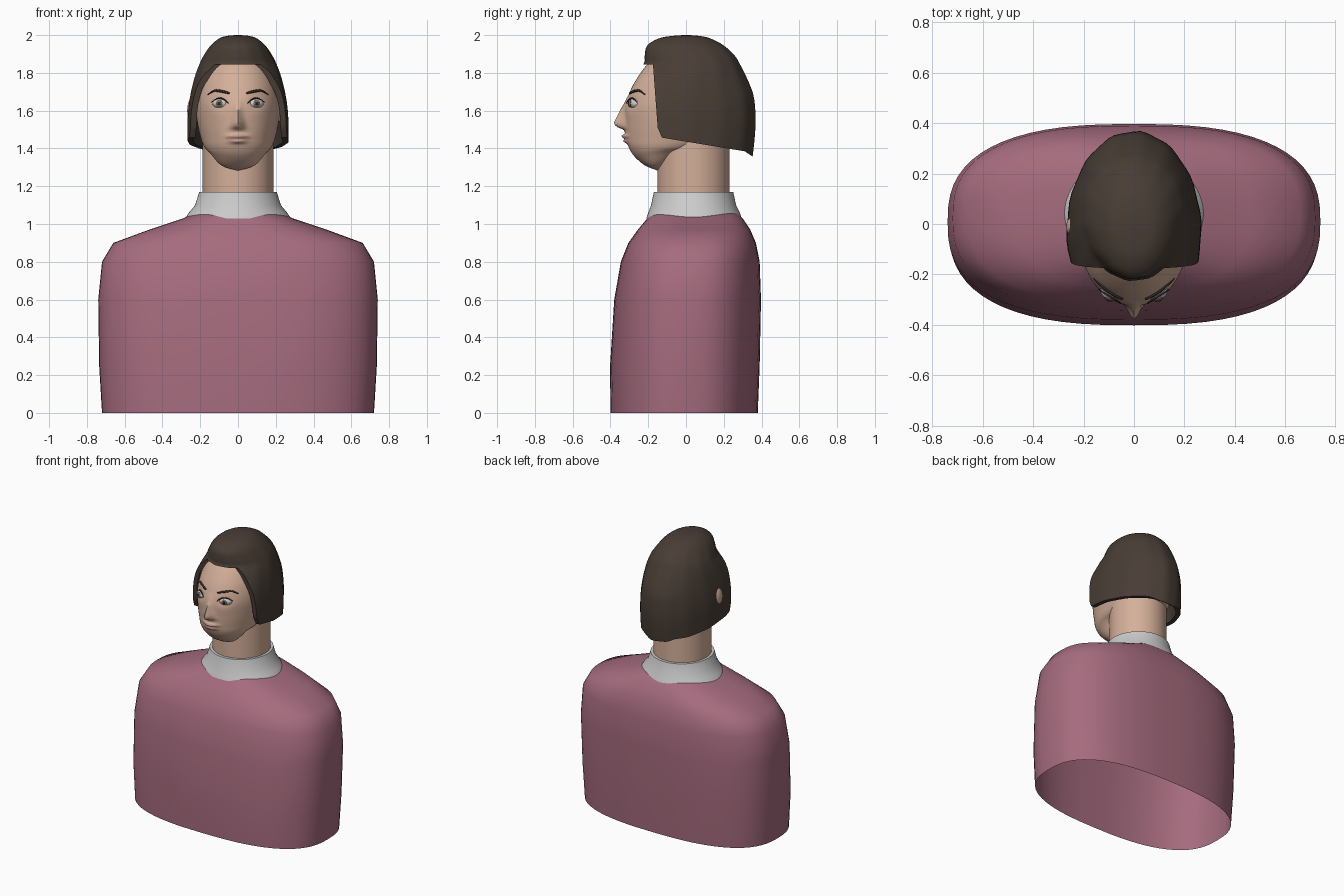
import bpy, bmesh, math
from mathutils import Vector
from mathutils.bvhtree import BVHTree

if "Cube" in bpy.data.objects:
    bpy.data.objects.remove(bpy.data.objects["Cube"])


def material(name, rgb):
    m = bpy.data.materials.new(name)
    m.diffuse_color = (*rgb, 1)
    m.use_nodes = True
    m.node_tree.nodes["Principled BSDF"].inputs["Base Color"].default_value = m.diffuse_color
    return m


SKIN = material("skin", (0.66, 0.43, 0.32))
LIP = material("lip", (0.58, 0.33, 0.27))
HAIR = material("hair", (0.065, 0.047, 0.036))
SWEATER = material("sweater", (0.38, 0.15, 0.21))
WHITE = material("eye_white", (0.8, 0.8, 0.78))
IRIS = material("iris", (0.2, 0.15, 0.12))
DARK = material("dark", (0.03, 0.02, 0.018))


def finish(ob, mat, angle=40):
    if mat:
        ob.data.materials.append(mat)
    bpy.ops.object.select_all(action='DESELECT')
    bpy.context.view_layer.objects.active = ob
    ob.select_set(True)
    bpy.ops.object.shade_smooth_by_angle(angle=math.radians(angle))
    return ob


def spline(rows, steps):
    """Catmull-Rom interpolation of the section rows."""
    out = []
    for i in range(len(rows) - 1):
        p = [rows[max(0, min(len(rows) - 1, i + k))] for k in (-1, 0, 1, 2)]
        for s in range(steps):
            t = s / steps
            out.append([0.5 * (2 * b + (c - a) * t + (2 * a - 5 * b + 4 * c - d) * t * t
                               + (3 * b - a - 3 * c + d) * t ** 3) for a, b, c, d in zip(*p)])
    return out + [list(rows[-1])]


def loft(name, rows, n=2.0, seg=64, cap_bottom=True, cap_top=True, shape=None):
    """Rows: front y, front z, back y, back z, half width."""
    bm = bmesh.new()
    rings = []
    for yf, zf, yb, zb, hw in rows:
        ring = []
        for k in range(seg):
            t = 2 * math.pi * k / seg - math.pi / 2
            c, s = math.cos(t), math.sin(t)
            x = hw * math.copysign(abs(c) ** (2 / n), c)
            u = math.copysign(abs(s) ** (2 / n), s)
            co = Vector((x, (yf + yb) / 2 + (yb - yf) / 2 * u, (zf + zb) / 2 + (zb - zf) / 2 * u))
            ring.append(bm.verts.new(shape(co, t) if shape else co))
        rings.append(ring)
    for a, b in zip(rings, rings[1:]):
        for k in range(seg):
            j = (k + 1) % seg
            bm.faces.new((a[k], a[j], b[j], b[k]))
    if cap_bottom:
        bm.faces.new(rings[0][::-1])
    if cap_top:
        bm.faces.new(rings[-1])
    bmesh.ops.recalc_face_normals(bm, faces=bm.faces)
    me = bpy.data.meshes.new(name)
    bm.to_mesh(me)
    bm.free()
    ob = bpy.data.objects.new(name, me)
    bpy.context.collection.objects.link(ob)
    return ob


def level(rows):
    return [(f, z, b, z, w) for z, f, b, w in rows]


# Torso, open underneath
torso = loft("torso", level([
    (0, -.40, .38, .72), (.25, -.402, .39, .735), (.6, -.38, .397, .74), (.8, -.345, .39, .72),
    (.9, -.305, .37, .66), (.97, -.255, .34, .47), (1.03, -.205, .30, .29), (1.07, -.17, .26, .2)]),
    n=2.6, cap_bottom=False)
finish(torso, SWEATER, 60)

# Collar with a folded-in upper rim
collar = loft("collar", level([
    (1.03, -.21, .295, .28), (1.06, -.2, .285, .26), (1.10, -.185, .265, .227),
    (1.17, -.17, .25, .205), (1.17, -.15, .23, .188), (1.1, -.15, .23, .188)]),
    cap_bottom=False, cap_top=False)
finish(collar, None)

# Neck
finish(loft("neck", level([(1.05, -.15, .23, .187), (1.46, -.15, .23, .187)])), SKIN)


# Head with sculpted nose, lips and eye sockets
def g(v, w):
    return math.exp(-(v / w) ** 2)


NOSE = [(1.475, 0, .03), (1.5, .012, .034), (1.515, .05, .03), (1.535, .063, .026),
        (1.58, .036, .018), (1.63, .012, .015), (1.68, 0, .015)]


def face(co, t):
    x, y, z = co
    if y < -.12:
        for (z0, p0, w0), (z1, p1, w1) in zip(NOSE, NOSE[1:]):
            if z0 <= z < z1:
                f = (z - z0) / (z1 - z0)
                y -= (p0 + (p1 - p0) * f) * g(x, w0 + (w1 - w0) * f)
        y -= .027 * g(x, .045) * g(z - 1.464, .012) + .02 * g(x, .04) * g(z - 1.438, .011)
        y += .01 * g(abs(x) - .095, .035) * g(z - 1.638, .03)
    return Vector((x, y, z))


head = loft("head", spline([
    (-.151, 1.283, -.149, 1.283, .001), (-.217, 1.31, -.106, 1.31, .088),
    (-.275, 1.36, .03, 1.39, .147), (-.305, 1.41, .15, 1.405, .178),
    (-.315, 1.46, .24, 1.45, .197), (-.32, 1.53, .29, 1.53, .214),
    (-.322, 1.62, .32, 1.62, .224), (-.297, 1.70, .32, 1.70, .22),
    (-.26, 1.77, .30, 1.77, .205), (-.205, 1.845, .25, 1.85, .172),
    (-.12, 1.92, .17, 1.92, .11), (.029, 1.95, .031, 1.95, .001)], 9),
    n=2.1, seg=96, shape=face)
finish(head, SKIN, 80)
head.data.materials.append(LIP)
for p in head.data.polygons:
    c = p.center
    if c.y < -.2 and (c.x / .065) ** 2 + ((c.z - 1.45) / .022) ** 2 < 1:
        p.material_index = 1
tree = BVHTree.FromPolygons([v.co for v in head.data.vertices],
                            [p.vertices for p in head.data.polygons])


# Hair: bob shell, trimmed to fringe and hem by one side-profile cutter
def strands(co, t):
    k = 1 + .008 * math.sin(14 * t) * min(1, (2.0 - co.z) / .1)
    return Vector((co.x * k, co.y * k, co.z))


hair = loft("hair", spline(level([
    (1.28, -.40, .335, .262), (1.36, -.41, .352, .266), (1.5, -.42, .366, .267),
    (1.6, -.42, .366, .263), (1.69, -.39, .354, .25), (1.78, -.30, .318, .228),
    (1.845, -.225, .285, .204), (1.89, -.218, .258, .182), (1.945, -.205, .2, .145),
    (1.984, -.14, .125, .097), (1.997, -.06, .06, .05), (2.0, -.002, .002, .002)]), 4),
    cap_bottom=False, shape=strands)
shell = hair.modifiers.new("shell", 'SOLIDIFY')
shell.thickness, shell.offset = .03, -1

outline = [(-.7, 1.845), (-.175, 1.845), (-.15, 1.51), (-.127, 1.457), (.31, 1.385),
           (.355, 1.355), (.7, 1.35), (.7, 1.0), (-.7, 1.0)]
bm = bmesh.new()
f = bm.faces.new([bm.verts.new((-.6, y, z)) for y, z in outline])
ext = bmesh.ops.extrude_face_region(bm, geom=[f])["geom"]
bmesh.ops.translate(bm, vec=(1.2, 0, 0), verts=[v for v in ext if isinstance(v, bmesh.types.BMVert)])
bmesh.ops.recalc_face_normals(bm, faces=bm.faces)
me = bpy.data.meshes.new("hair_cutter")
bm.to_mesh(me)
bm.free()
cutter = bpy.data.objects.new("hair_cutter", me)
bpy.context.collection.objects.link(cutter)
cutter.hide_render = True
trim = hair.modifiers.new("trim", 'BOOLEAN')
trim.object, trim.operation, trim.solver = cutter, 'DIFFERENCE', 'EXACT'
bpy.context.view_layer.objects.active = hair
for name in ("shell", "trim"):
    bpy.ops.object.modifier_apply(modifier=name)
bpy.data.objects.remove(cutter)
finish(hair, HAIR, 45)


# Small face parts
def ball(name, loc, scale, mat, turn=0):
    bpy.ops.mesh.primitive_uv_sphere_add(segments=24, ring_count=14, radius=1, location=loc,
                                         rotation=(0, 0, turn))
    ob = bpy.context.object
    ob.name, ob.scale = name, scale
    finish(ob, mat, 80)


def strip(name, pts, radius, lift, mat):
    cu = bpy.data.curves.new(name, 'CURVE')
    cu.dimensions, cu.bevel_depth, cu.bevel_resolution = '3D', radius, 2
    cu.use_fill_caps = True
    sp = cu.splines.new('POLY')
    path = spline(pts, 4)
    sp.points.add(len(path) - 1)
    for q, (x, z, r) in zip(sp.points, path):
        hit = tree.ray_cast(Vector((x, -1, z)), Vector((0, 1, 0)))[0]
        q.co = (x, hit.y - lift, z, 1)
        q.radius = r
    cu.materials.append(mat)
    bpy.context.collection.objects.link(bpy.data.objects.new(name, cu))


for side, s in (("left", -1), ("right", 1)):
    turn = s * math.radians(28)
    ball(side + "_eye", (s * .094, -.272, 1.638), (.044, .03, .027), WHITE, turn)
    ball(side + "_iris", (s * .099, -.298, 1.638), (.019, .007, .019), IRIS, turn * .7)
    ball(side + "_pupil", (s * .1, -.303, 1.638), (.009, .005, .009), DARK, turn * .7)
    strip(side + "_eyelid", [(s * .052, 1.64, .5), (s * .075, 1.66, 1), (s * .105, 1.665, 1),
                             (s * .14, 1.645, .5)], .004, .008, DARK)
    strip(side + "_eyebrow", [(s * .045, 1.692, .8), (s * .085, 1.702, 1.2), (s * .125, 1.706, 1),
                              (s * .16, 1.685, .4)], .006, .002, DARK)
    # Ears sit under the hair; the left one just shows through
    ball(side + "_ear", (s * .235, -.01, 1.6), (.034 if s < 0 else .025, .045, .075), SKIN)
